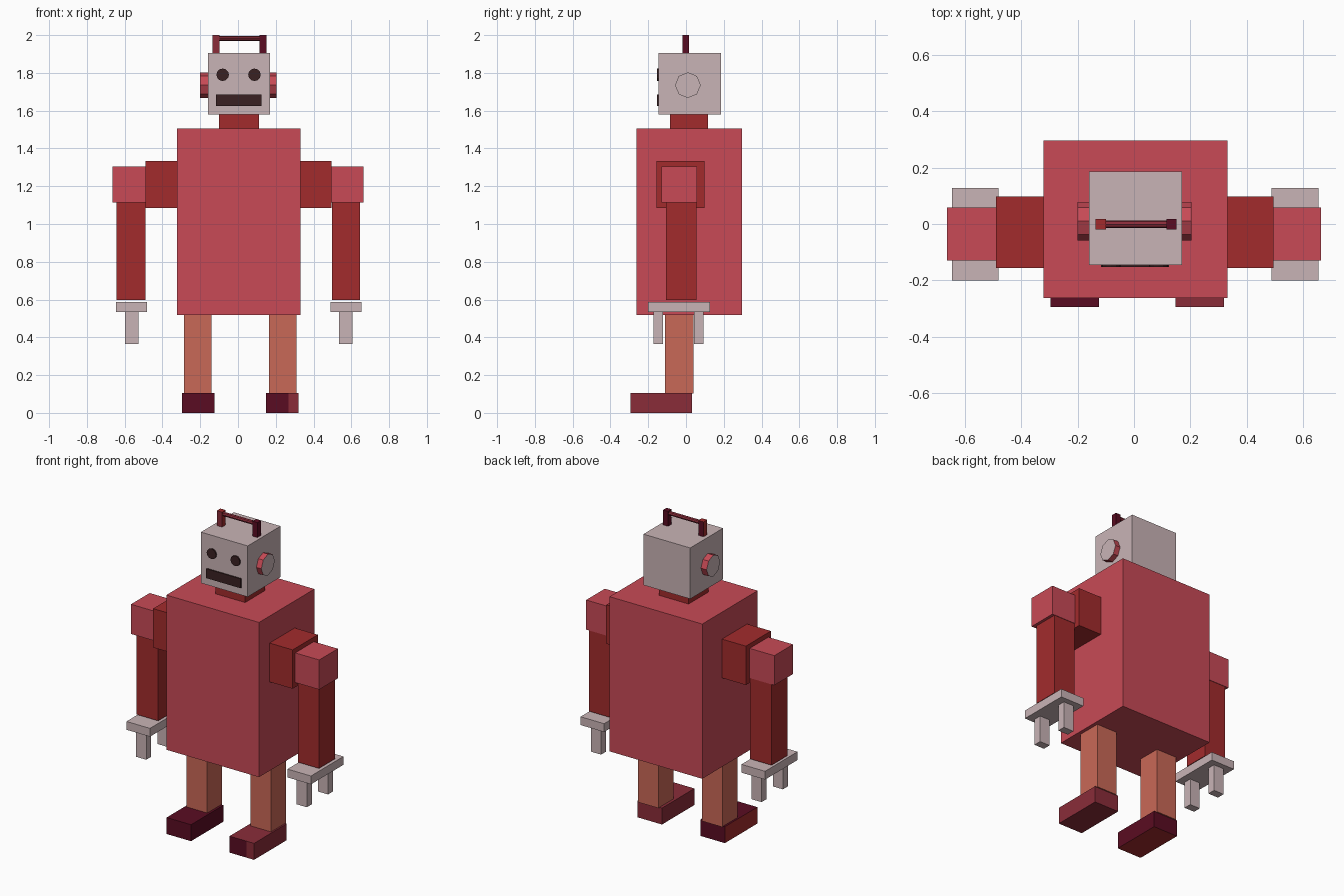
import bpy, bmesh, math
from mathutils import Vector, Matrix

if "Cube" in bpy.data.objects:
    bpy.data.objects.remove(bpy.data.objects["Cube"])


def srgb(h):
    vals = [int(h[i:i + 2], 16) / 255 for i in (0, 2, 4)]
    return [c / 12.92 if c <= 0.04045 else ((c + 0.055) / 1.055) ** 2.4 for c in vals] + [1]


def material(name, h):
    m = bpy.data.materials.new(name)
    m.diffuse_color = srgb(h)
    m.use_nodes = True
    m.node_tree.nodes["Principled BSDF"].inputs["Base Color"].default_value = m.diffuse_color
    return m


RED = material("body red", "C84A56")
BRICK = material("brick red", "A22B2C")
GREY = material("pinkish grey", "C9B4B6")
ORANGE = material("terracotta", "C96857")
MAROON = material("dark maroon", "5A0C22")
WINE = material("wine red", "8A2C39")
DARK = material("dark brown", "3A2122")


def finish(name, bm, mats, rule=None):
    bmesh.ops.recalc_face_normals(bm, faces=bm.faces)
    bm.normal_update()
    if rule:
        for f in bm.faces:
            f.material_index = rule(f.normal, f.calc_center_median())
    me = bpy.data.meshes.new(name)
    bm.to_mesh(me)
    bm.free()
    for m in mats:
        me.materials.append(m)
    ob = bpy.data.objects.new(name, me)
    bpy.context.collection.objects.link(ob)
    return ob


def box(name, x, y, z, *mats, rule=None, cut_x=None):
    """Box from (min, max) ranges, optionally split at cut_x."""
    bm = bmesh.new()
    bmesh.ops.create_cube(bm, size=1)
    for v in bm.verts:
        v.co = Vector([(r[0] + r[1]) / 2 + c * (r[1] - r[0]) for r, c in zip((x, y, z), v.co)])
    if cut_x is not None:
        bmesh.ops.bisect_plane(bm, geom=bm.verts[:] + bm.edges[:] + bm.faces[:],
                               plane_co=(cut_x, 0, 0), plane_no=(1, 0, 0))
    return finish(name, bm, mats, rule)


def cylinder(name, centre, axis, radius, depth, sides, *mats, rule=None):
    bm = bmesh.new()
    rot = Matrix.Rotation(math.pi / 2, 4, 'Y' if axis == 'X' else 'X')
    bmesh.ops.create_cone(bm, cap_ends=True, segments=sides, radius1=radius, radius2=radius,
                          depth=depth, matrix=Matrix.Translation(centre) @ rot)
    return finish(name, bm, mats, rule)


# Torso, neck, head
box("torso", (-0.322, 0.332), (-0.262, 0.296), (0.518, 1.505), RED)
box("neck", (-0.10, 0.11), (-0.085, 0.117), (1.505, 1.58), BRICK)
box("head", (-0.16, 0.17), (-0.145, 0.186), (1.58, 1.905), GREY)

# Ears: octagonal studs with grey caps
for side, inner, outer in (("left", -0.16, -0.20), ("right", 0.17, 0.205)):
    cylinder(side + "_ear", ((inner + outer) / 2, 0.01, 1.735), 'X', 0.068, abs(outer - inner), 8,
             RED, GREY, rule=lambda n, c: int(abs(n.x) > 0.9))

# Face plates
for side, x in (("left", -0.081), ("right", 0.087)):
    cylinder(side + "_eye", (x, -0.149, 1.79), 'Y', 0.033, 0.008, 12, DARK)
box("mouth", (-0.117, 0.125), (-0.153, -0.145), (1.626, 1.686), DARK)

# Carry handle on the head
box("left_handle_post", (-0.136, -0.099), (-0.019, 0.017), (1.905, 2.0), BRICK, WINE, MAROON,
    rule=lambda n, c: 1 if n.y < -0.5 else 2 if n.y > 0.5 else 0)
box("right_handle_post", (0.115, 0.15), (-0.019, 0.017), (1.905, 2.0), MAROON)
cylinder("handle_bar", (0.007, -0.001, 1.982), 'X', 0.013, 0.215, 8, WINE)

# Arms and two-pronged hands
for side, s in (("left", -1), ("right", 1)):
    def span(a, b):
        return (a, b) if s > 0 else (-b, -a)
    o = 0 if s > 0 else -0.008
    box(side + "_shoulder", (0.332, 0.495) if s > 0 else (-0.49, -0.322),
        (-0.156, 0.097), (1.085, 1.333), BRICK)
    box(side + "_upper_arm", span(0.494 + o / 2, 0.664), (-0.13, 0.058), (1.115, 1.304), RED)
    box(side + "_forearm", span(0.497 + o, 0.646 + o / 2), (-0.106, 0.055), (0.598, 1.115), BRICK)
    box(side + "_hand_plate", span(0.489 + o, 0.655 + o), (-0.2, 0.127), (0.535, 0.588), GREY)
    for part, y in (("front", (-0.172, -0.122)), ("back", (0.042, 0.092))):
        box(f"{side}_{part}_prong", span(0.535 + o, 0.606 + o), y, (0.365, 0.535), GREY)

# Legs
box("left_leg", (-0.285, -0.14), (-0.11, 0.04), (0.102, 0.518), ORANGE)
box("right_leg", (0.165, 0.31), (-0.11, 0.04), (0.102, 0.518), ORANGE)

# Feet: patchy maroon colouring by face direction
box("left_foot", (-0.297, -0.125), (-0.295, 0.032), (0, 0.105), MAROON, BRICK,
    rule=lambda n, c: int(n.z < -0.5 or n.x < -0.5))
box("right_foot", (0.147, 0.32), (-0.295, 0.032), (0, 0.105), WINE, MAROON, cut_x=0.268,
    rule=lambda n, c: int(n.y < -0.5 and c.x < 0.268))
